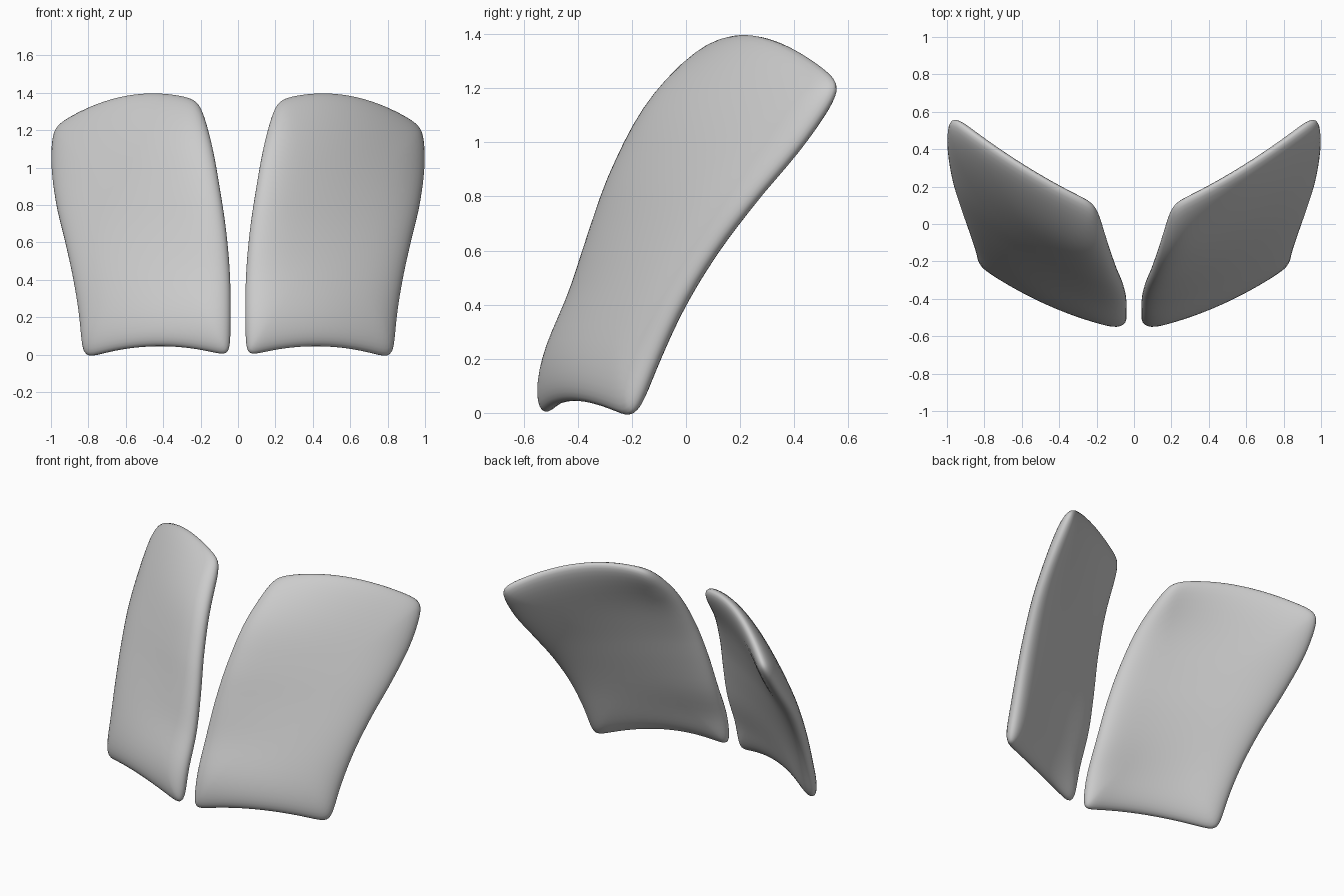
import bpy, bmesh, math
from mathutils import Vector

cube = bpy.data.objects.get("Cube")
if cube:
    bpy.data.objects.remove(cube, do_unlink=True)

# Plain grey finish
grey = bpy.data.materials.new("plain grey")
grey.use_nodes = True
grey.diffuse_color = (0.6, 0.6, 0.6, 1)
grey.node_tree.nodes["Principled BSDF"].inputs["Base Color"].default_value = grey.diffuse_color

# Guide curves from bottom to top: inner edge, centre line, outer edge
INNER = [(.042, -.53, -.012), (.04, -.487, .2), (.043, -.40, .42), (.063, -.33, .65),
         (.097, -.25, .88), (.14, -.12, 1.12), (.20, .10, 1.35)]
CENTRE = [(.44, -.41, .045), (.445, -.348, .23), (.455, -.255, .44), (.475, -.16, .65),
          (.51, -.052, .865), (.55, .092, 1.10), (.59, .305, 1.382)]
OUTER = [(.825, -.195, -.024), (.842, -.112, .19), (.876, -.015, .4), (.92, .108, .6),
         (.965, .255, .79), (.99, .425, .99), (.985, .583, 1.21)]
HALF_THICK = 0.07
N = 32


def along(points, t):
    """Smooth spline through the points, t from 0 to 1."""
    p = [Vector(q) for q in points]
    p = [2 * p[0] - p[1]] + p + [2 * p[-1] - p[-2]]
    s = t * (len(points) - 1)
    i = min(max(int(s), 0), len(points) - 2)
    s -= i
    p0, p1, p2, p3 = p[i:i + 4]
    return p1 + ((p2 - p0) + ((2 * p0 - 5 * p1 + 4 * p2 - p3)
                 + (3 * p1 - p0 - 3 * p2 + p3) * s) * s) * (s / 2)


def surface(a, b):
    """Middle of the panel, a across and b upward, both from -1 to 1."""
    inner, centre, outer = [along(c, (b + 1) / 2) for c in (INNER, CENTRE, OUTER)]
    return centre + (outer - inner) * (a / 2) + ((inner + outer) / 2 - centre) * a * a


def panel_point(a, b, side):
    """Point on the front (side 1) or back (side -1) skin, with soft rim and corners."""
    r = max(abs(a), abs(b))
    if r > 0:
        k = r / (abs(a) ** 18 + abs(b) ** 18) ** (1 / 18)
        a, b = a * k, b * k
    e = 0.01
    across = surface(a + e, b) - surface(a - e, b)
    upward = surface(a, b + e) - surface(a, b - e)
    normal = across.cross(upward).normalized()
    height = HALF_THICK * math.sqrt(max(0, 1 - r ** 6))
    return surface(a, b) + normal * height * side


def make_panel(name, mirror):
    # Grid lines crowd toward the rim so that the rounding stays smooth
    steps = [math.sin(math.pi * (i / N - 0.5)) for i in range(N + 1)]
    bm = bmesh.new()
    verts = {}
    for side in (1, -1):
        for i, a in enumerate(steps):
            for j, b in enumerate(steps):
                rim = i in (0, N) or j in (0, N)
                if rim and side < 0:
                    verts[side, i, j] = verts[1, i, j]
                else:
                    p = panel_point(a, b, side)
                    verts[side, i, j] = bm.verts.new((p.x * mirror, p.y, p.z))
    for side in (1, -1):
        for i in range(N):
            for j in range(N):
                corners = ((i, j), (i + 1, j), (i + 1, j + 1), (i, j + 1))
                bm.faces.new([verts[side, m, n] for m, n in corners])
    bmesh.ops.recalc_face_normals(bm, faces=bm.faces)
    for f in bm.faces:
        f.smooth = True
    mesh = bpy.data.meshes.new(name)
    bm.to_mesh(mesh)
    bm.free()
    mesh.materials.append(grey)
    bpy.context.collection.objects.link(bpy.data.objects.new(name, mesh))


# Mirrored pair of curved panels
make_panel("left_panel", 1)
make_panel("right_panel", -1)
